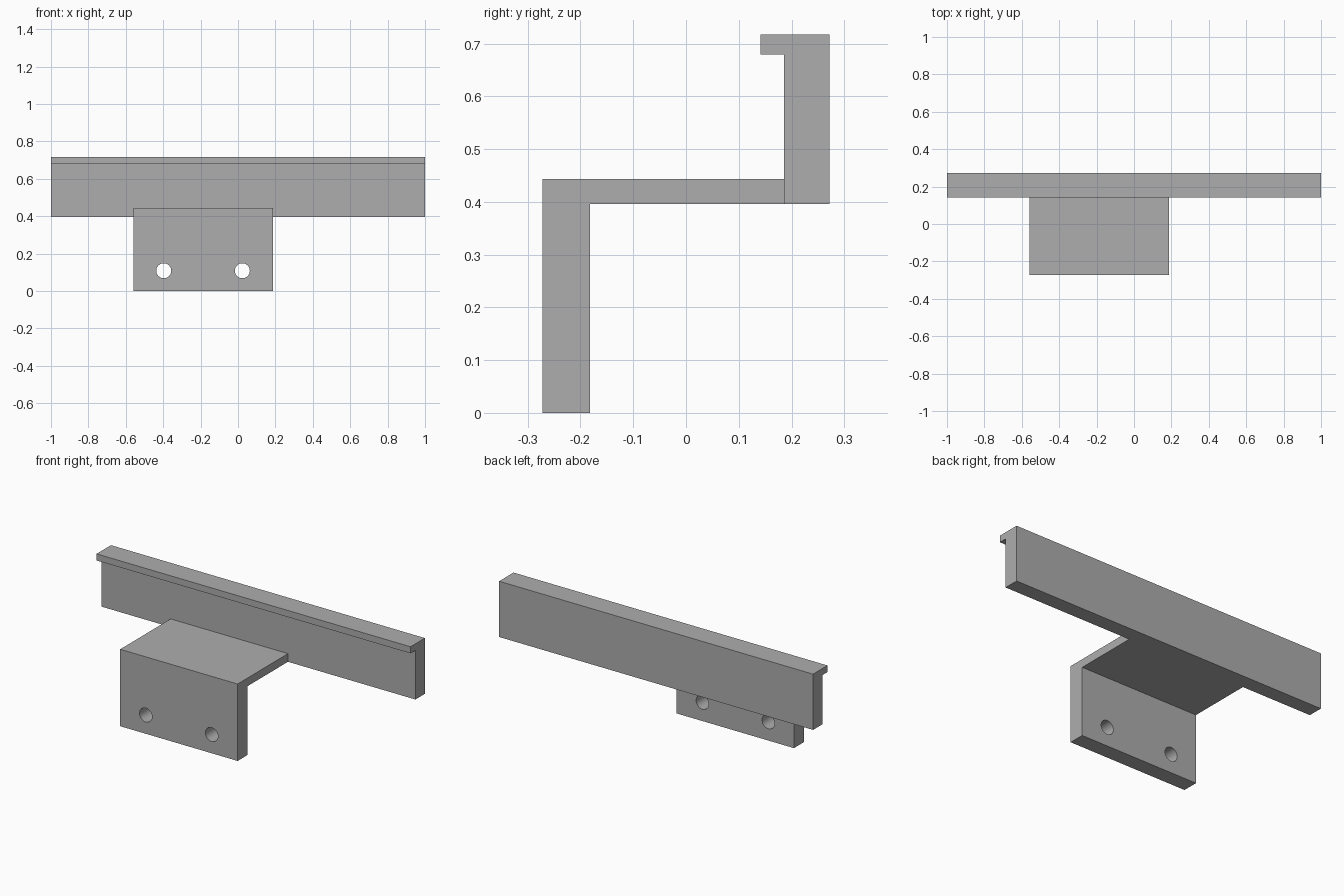
import bpy
import bmesh
import math

cube = bpy.data.objects.get("Cube")
if cube:
    bpy.data.objects.remove(cube, do_unlink=True)

GREY = (0.42, 0.42, 0.42, 1.0)
grey = bpy.data.materials.new("plain_grey")
grey.use_nodes = True
grey.diffuse_color = GREY
grey.node_tree.nodes["Principled BSDF"].inputs["Base Color"].default_value = GREY


def extrude_profile(name, profile, x0, x1):
    """Extrude a (y, z) outline along x into a solid."""
    bm = bmesh.new()
    face = bm.faces.new([bm.verts.new((x0, y, z)) for y, z in profile])
    geom = bmesh.ops.extrude_face_region(bm, geom=[face])["geom"]
    verts = [g for g in geom if isinstance(g, bmesh.types.BMVert)]
    bmesh.ops.translate(bm, verts=verts, vec=(x1 - x0, 0, 0))
    bmesh.ops.recalc_face_normals(bm, faces=bm.faces)
    mesh = bpy.data.meshes.new(name)
    bm.to_mesh(mesh)
    bm.free()
    mesh.materials.append(grey)
    obj = bpy.data.objects.new(name, mesh)
    bpy.context.collection.objects.link(obj)
    return obj


def select_only(obj):
    bpy.ops.object.select_all(action="DESELECT")
    obj.select_set(True)
    bpy.context.view_layer.objects.active = obj


# Long rail with a small lip along its top front edge
extrude_profile("lipped_rail", [
    (0.272, 0.396), (0.272, 0.717), (0.141, 0.717),
    (0.141, 0.679), (0.186, 0.679), (0.186, 0.396)], -1.0, 1.0)

# Angled mounting bracket: upright plate and horizontal shelf
bracket = extrude_profile("mounting_bracket", [
    (-0.272, 0.0), (-0.272, 0.443), (0.186, 0.443),
    (0.186, 0.396), (-0.182, 0.396), (-0.182, 0.0)], -0.56, 0.188)

# Two screw holes through the upright plate
for x in (-0.397, 0.023):
    bpy.ops.mesh.primitive_cylinder_add(
        vertices=48, radius=0.04, depth=0.2,
        location=(x, -0.227, 0.108), rotation=(math.pi / 2, 0, 0))
    cutter = bpy.context.object
    cutter.name = "hole_cutter"
    cutter.hide_render = True
    cutter.data.materials.append(grey)
    cut = bracket.modifiers.new("screw_hole", "BOOLEAN")
    cut.operation = "DIFFERENCE"
    cut.solver = "EXACT"
    cut.object = cutter
    select_only(bracket)
    bpy.ops.object.modifier_apply(modifier=cut.name)
    bpy.data.objects.remove(cutter, do_unlink=True)

select_only(bracket)
bpy.ops.object.shade_smooth_by_angle(angle=math.radians(30))
